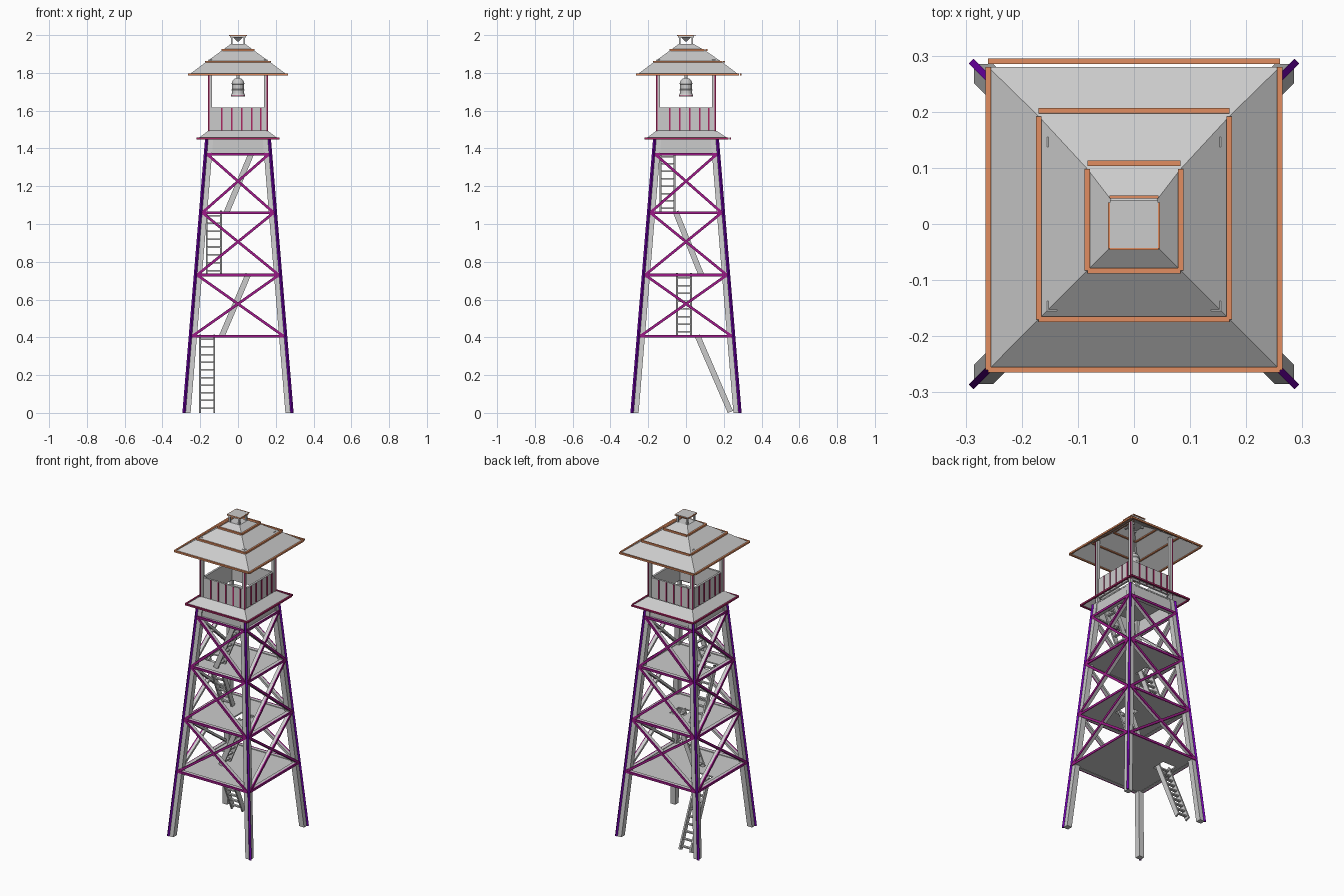
import bpy, bmesh, math
from mathutils import Vector, Matrix

if "Cube" in bpy.data.objects:
    bpy.data.objects.remove(bpy.data.objects["Cube"])


def material(name, rgb):
    m = bpy.data.materials.new(name)
    m.diffuse_color = (*rgb, 1)
    m.use_nodes = True
    m.node_tree.nodes["Principled BSDF"].inputs["Base Color"].default_value = m.diffuse_color
    return m


PURPLE = material("purple", (0.16, 0.0, 0.4))
MAGENTA = material("magenta", (0.33, 0.01, 0.24))
RED = material("crimson", (0.4, 0.02, 0.12))
ORANGE = material("orange", (0.75, 0.27, 0.12))


def finish(bm, name, mat=None):
    bmesh.ops.recalc_face_normals(bm, faces=bm.faces)
    me = bpy.data.meshes.new(name)
    bm.to_mesh(me)
    bm.free()
    ob = bpy.data.objects.new(name, me)
    bpy.context.collection.objects.link(ob)
    if mat:
        me.materials.append(mat)
    return ob


def box(bm, lo, hi):
    lo, hi = Vector(lo), Vector(hi)
    bmesh.ops.create_cube(bm, size=1, matrix=Matrix.Translation((lo + hi) / 2)
                          @ Matrix.Diagonal((*(hi - lo), 1)))


def beam(bm, a, b, w, d, out=(0, 0, 1)):
    """Box from a to b, d deep along 'out' and w wide across it."""
    a, b = Vector(a), Vector(b)
    z = (b - a).normalized()
    x = Vector(out).cross(z).normalized()
    y = z.cross(x)
    rot = Matrix((x, y, z)).transposed().to_4x4()
    bmesh.ops.create_cube(bm, size=1, matrix=Matrix.Translation((a + b) / 2) @ rot
                          @ Matrix.Diagonal((w, d, (b - a).length, 1)))


def loft(bm, rings, caps):
    rs = [[bm.verts.new(p) for p in r] for r in rings]
    for r0, r1 in zip(rs, rs[1:]):
        for i in range(len(r0)):
            j = (i + 1) % len(r0)
            bm.faces.new((r0[i], r0[j], r1[j], r1[i]))
    if caps[0]:
        bm.faces.new(rs[0][::-1])
    if caps[1]:
        bm.faces.new(rs[-1])


def rect(h, back, z):
    return [(-h, -h, z), (h, -h, z), (h, back, z), (-h, back, z)]


def outer(z):
    return 0.285 - 0.12 * z / 1.45


SIDES = [Matrix.Rotation(k * math.pi / 2, 3, 'Z') for k in range(4)]
CORNERS = [(sx, sy) for sx in (-1, 1) for sy in (-1, 1)]
LEVELS = [0.405, 0.73, 1.06, 1.37]

# Leaning legs with a coloured strip on the outer corner
legs, strips = bmesh.new(), bmesh.new()
for sx, sy in CORNERS:
    rings = []
    for z in (0, 1.45):
        o, i = outer(z), outer(z) - 0.034
        rings.append([(sx * p, sy * q, z) for p, q in ((i, i), (o, i), (o, o), (i, o))])
    loft(legs, rings, (1, 1))
    o0, o1 = outer(0) + 0.001, outer(1.45) + 0.001
    beam(strips, (sx * o0, sy * o0, 0.0), (sx * o1, sy * o1, 1.45), 0.012, 0.012, (sx, sy, 0))
finish(legs, "legs")
finish(strips, "leg_corner_strips", PURPLE)

# Horizontal and crossed braces on every side, faced with coloured strips
braces, facing = bmesh.new(), bmesh.new()
for R in SIDES:
    lines = [(z, z) for z in LEVELS]
    for z0, z1 in zip(LEVELS, LEVELS[1:]):
        lines += [(z0, z1), (z1, z0)]
    for z0, z1 in lines:
        for bm, off, depth in ((braces, -0.009, 0.02), (facing, 0.002, 0.008)):
            a = R @ Vector((-outer(z0) + 0.008, -outer(z0) - off, z0))
            b = R @ Vector((outer(z1) - 0.008, -outer(z1) - off, z1))
            beam(bm, a, b, 0.014, depth, R @ Vector((0, -1, 0)))
finish(braces, "braces")
finish(facing, "brace_facings", MAGENTA)


# Decks, each with a ladder hatch
def deck(name, z, h, x0, x1, y0, y1, t=0.008):
    bm = bmesh.new()
    box(bm, (-h, -h, z - t), (x0, h, z))
    box(bm, (x1, -h, z - t), (h, h, z))
    box(bm, (x0, -h, z - t), (x1, y0, z))
    box(bm, (x0, y1, z - t), (x1, h, z))
    finish(bm, name)


deck("lower_deck", 0.408, outer(0.405) - 0.01, -0.21, -0.115, 0.03, 0.12)
deck("middle_deck", 0.733, outer(0.73) - 0.01, 0.0, 0.09, -0.058, 0.037)
deck("upper_deck", 1.063, outer(1.06) - 0.01, -0.175, -0.08, -0.08, 0.01)
deck("cabin_floor", 1.455, 0.165, 0.04, 0.13, -0.145, -0.048)


# Ladders: two sloping rails and rungs
def ladder(name, foot, top, across, width=0.085):
    bm = bmesh.new()
    foot, top, ac = Vector(foot), Vector(top), Vector(across)
    for s in (-1, 1):
        o = ac * s * (width / 2 - 0.005)
        beam(bm, foot + o, top + o, 0.03, 0.01, ac)
    n = round((top.z - foot.z) / 0.041)
    for i in range(n):
        p = foot.lerp(top, (i + 0.5) / n)
        beam(bm, p - ac * width / 2, p + ac * width / 2, 0.016, 0.008)
    finish(bm, name)


ladder("ladder_1", (-0.163, 0.235, 0.005), (-0.163, 0.06, 0.41), (1, 0, 0))
ladder("ladder_2", (-0.085, -0.011, 0.408), (0.055, -0.011, 0.735), (0, 1, 0))
ladder("ladder_3", (-0.128, 0.08, 0.733), (-0.128, -0.055, 1.065), (1, 0, 0))
ladder("ladder_4", (-0.06, -0.098, 1.063), (0.105, -0.098, 1.455), (0, 1, 0))

# Apron panels below the cabin
bm = bmesh.new()
for R in SIDES:
    beam(bm, R @ Vector((-0.15, -0.157, 1.41)), R @ Vector((0.15, -0.157, 1.41)),
         0.085, 0.012, R @ Vector((0, -1, 0)))
finish(bm, "apron_panels")

# Flared skirt roof around the cabin base, with edge trim
bm = bmesh.new()
loft(bm, [rect(0.215, 0.228, 1.45), rect(0.155, 0.158, 1.495)], (0, 0))
finish(bm, "skirt_roof")


def edge_trim(bm, h, back, z, w):
    for s in (-1, 1):
        beam(bm, (s * h, -h, z), (s * h, back - 0.006, z), w, w)
    beam(bm, (-h, -h, z), (h, -h, z), w, w)
    beam(bm, (-h, back + 0.004, z), (h, back + 0.004, z), w, w)


bm = bmesh.new()
edge_trim(bm, 0.215, 0.23, 1.452, 0.01)
finish(bm, "skirt_edge_trim", RED)

# Cabin posts and railing panels with strips
posts, post_trim, panels, battens = (bmesh.new() for _ in range(4))
for R in SIDES:
    n = R @ Vector((0, -1, 0))
    beam(posts, R @ Vector((-0.146, -0.146, 1.45)), R @ Vector((-0.146, -0.146, 1.87)),
         0.018, 0.018, n)
    beam(post_trim, R @ Vector((-0.154, -0.154, 1.49)), R @ Vector((-0.154, -0.154, 1.86)),
         0.007, 0.007, n)
    beam(panels, R @ Vector((-0.138, -0.143, 1.553)), R @ Vector((0.138, -0.143, 1.553)),
         0.125, 0.012, n)
    for x in (-0.085, -0.032, 0.021, 0.074, 0.12):
        beam(battens, R @ Vector((x, -0.149, 1.495)), R @ Vector((x, -0.149, 1.613)),
             0.008, 0.008, n)
finish(posts, "cabin_posts")
finish(post_trim, "post_corner_strips", RED)
finish(panels, "railing_panels")
finish(battens, "railing_strips", RED)

# Hipped main roof shell with tier trims
tiers = [(0.26, 0.28, 1.79), (0.17, 0.192, 1.857), (0.083, 0.098, 1.92)]
bm = bmesh.new()
loft(bm, [rect(*t) for t in tiers] + [rect(0.04, 0.042, 1.952)], (0, 1))
finish(bm, "main_roof")
bm = bmesh.new()
for h, back, z in tiers:
    edge_trim(bm, h, back + 0.006, z + 0.002, 0.01)
finish(bm, "roof_trim", ORANGE)

# Small lantern at the peak
bm = bmesh.new()
for sx, sy in CORNERS:
    beam(bm, (sx * 0.033, sy * 0.033, 1.94), (sx * 0.033, sy * 0.033, 1.99), 0.01, 0.01, (0, 1, 0))
box(bm, (-0.043, -0.043, 1.988), (0.043, 0.043, 2.0))
loft(bm, [rect(0.004, 0.004, 1.966), rect(0.026, 0.026, 1.988)], (1, 1))
finish(bm, "roof_lantern")
bm = bmesh.new()
edge_trim(bm, 0.044, 0.044, 1.997, 0.005)
finish(bm, "lantern_trim", ORANGE)

# Hanging bell turned from a profile
profile = [(0.001, 1.95), (0.004, 1.95), (0.004, 1.79), (0.009, 1.785), (0.009, 1.772),
           (0.02, 1.768), (0.031, 1.755), (0.034, 1.742), (0.031, 1.738), (0.031, 1.715),
           (0.035, 1.711), (0.032, 1.705), (0.033, 1.69), (0.037, 1.684), (0.037, 1.675),
           (0.03, 1.675), (0.026, 1.74), (0.001, 1.755)]
bm = bmesh.new()
loft(bm, [[(r * math.cos(a), r * math.sin(a), z)
           for a in (i * math.tau / 16 for i in range(16))] for r, z in profile], (1, 1))
finish(bm, "bell")
bm = bmesh.new()
bmesh.ops.create_cone(bm, cap_ends=True, segments=16, radius1=0.038, radius2=0.038,
                      depth=0.004, matrix=Matrix.Translation((0, 0, 1.679)))
bmesh.ops.delete(bm, geom=[f for f in bm.faces if abs(f.normal.z) > 0.5], context='FACES')
finish(bm, "bell_rim_band", RED)
